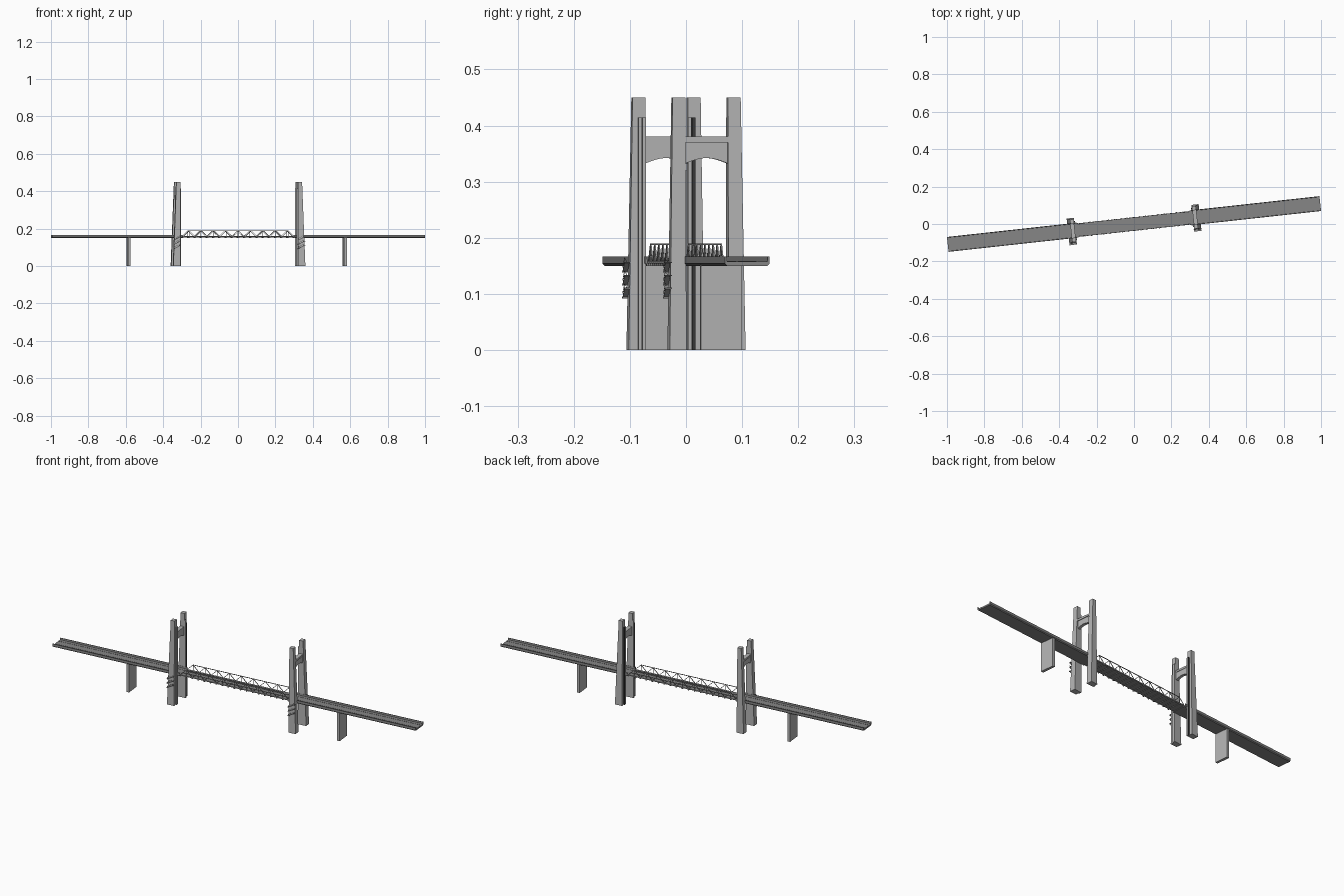
import bpy, bmesh
from math import radians, cos, pi
from mathutils import Matrix, Vector

if "Cube" in bpy.data.objects:
    bpy.data.objects.remove(bpy.data.objects["Cube"])

# The bridge is built along local X, then every part is turned about Z
TURN = Matrix.Rotation(radians(6.25), 4, 'Z')


def grey(name, v):
    m = bpy.data.materials.new(name)
    m.diffuse_color = (v, v, v, 1)
    m.use_nodes = True
    m.node_tree.nodes["Principled BSDF"].inputs["Base Color"].default_value = m.diffuse_color
    return m


CONCRETE = grey("concrete", 0.45)
ASPHALT = grey("asphalt", 0.24)
STEEL = grey("steel", 0.35)
DARK = grey("dark_slot", 0.04)


def finish(name, bm, mat=CONCRETE):
    bmesh.ops.recalc_face_normals(bm, faces=bm.faces)
    bm.transform(TURN)
    me = bpy.data.meshes.new(name)
    bm.to_mesh(me)
    bm.free()
    me.materials.append(mat)
    ob = bpy.data.objects.new(name, me)
    bpy.context.collection.objects.link(ob)
    return ob


def frustum(bm, lo, hi, z0, z1):
    """Box between rectangle lo at z0 and rectangle hi at z1: (x0, x1, y0, y1)."""
    rings = []
    for (x0, x1, y0, y1), z in ((lo, z0), (hi, z1)):
        rings.append([bm.verts.new((x, y, z)) for x, y in
                      ((x0, y0), (x1, y0), (x1, y1), (x0, y1))])
    a, b = rings
    bm.faces.new(a[::-1])
    bm.faces.new(b)
    for i in range(4):
        j = (i + 1) % 4
        bm.faces.new((a[i], a[j], b[j], b[i]))


def box(bm, x0, x1, y0, y1, z0, z1):
    x0, x1 = sorted((x0, x1))
    y0, y1 = sorted((y0, y1))
    frustum(bm, (x0, x1, y0, y1), (x0, x1, y0, y1), z0, z1)


def bar(bm, p, q, w, h):
    """Rectangular bar from p to q."""
    p, q = Vector(p), Vector(q)
    d = q - p
    m = (Matrix.Translation((p + q) / 2) @ d.to_track_quat('X', 'Z').to_matrix().to_4x4()
         @ Matrix.Diagonal((d.length, w, h, 1)))
    bmesh.ops.create_cube(bm, size=1, matrix=m)


def extrude_yz(bm, pts, x0, x1):
    """Extrude a closed YZ profile along X."""
    a = [bm.verts.new((x0, y, z)) for y, z in pts]
    b = [bm.verts.new((x1, y, z)) for y, z in pts]
    bm.faces.new(a[::-1])
    bm.faces.new(b)
    for i in range(len(pts)):
        j = (i + 1) % len(pts)
        bm.faces.new((a[i], a[j], b[j], b[i]))


# Approach decks: shallow trough with parapets
half = [(0.036, 0.15), (0.04, 0.154), (0.04, 0.167), (0.037, 0.167), (0.036, 0.158)]
profile = half + [(-y, z) for y, z in reversed(half)]
for s, side in ((-1, "left"), (1, "right")):
    bm = bmesh.new()
    extrude_yz(bm, profile, s * 0.302, s * 1.0017)
    for y in (-0.018, 0.018):
        box(bm, s * 0.302, s * 1.0, y - 0.001, y + 0.001, 0.157, 0.159)
    finish(side + "_approach_deck", bm, ASPHALT)

    # Wall pier under the approach
    bm = bmesh.new()
    c = -0.588 if s < 0 else 0.574
    box(bm, c - 0.007, c + 0.007, -0.037, 0.037, 0, 0.152)
    finish(side + "_pier", bm)

    # Tapered tower legs with guide rails on the span side
    for t, which in ((-1, "front"), (1, "back")):
        bm = bmesh.new()
        lo = (*sorted((s * 0.316, s * 0.355)), *sorted((t * 0.038, t * 0.068)))
        hi = (*sorted((s * 0.317, s * 0.338)), *sorted((t * 0.038, t * 0.061)))
        frustum(bm, lo, hi, 0, 0.45)
        finish(f"{side}_{which}_tower_leg", bm)
        for y, part in ((0.038, "inner"), (0.045, "outer")):
            bm = bmesh.new()
            box(bm, s * 0.311, s * 0.318, t * y, t * (y + 0.006), 0, 0.414)
            dark = t > 0 and part == "outer"
            finish(f"{side}_{which}_{part}_guide_rail", bm, DARK if dark else CONCRETE)

    # Arched portal beam with a ledge
    bm = bmesh.new()
    arch = [(-0.039 + 0.078 * i / 12, 0.332 + 0.010 * cos(pi * (i / 12 - 0.5)))
            for i in range(13)]
    extrude_yz(bm, [(0.039, 0.37), (-0.039, 0.37)] + arch, s * 0.320, s * 0.335)
    box(bm, s * 0.318, s * 0.339, -0.039, 0.039, 0.37, 0.38)
    finish(side + "_portal_beam", bm)

    # Flights of stairs with handrails and landings on the front leg
    bm = bmesh.new()
    for k in range(3):
        z = 0.093 + k * 0.023
        a, b = (s * 0.350, -0.071, z + 0.017), (s * 0.318, -0.071, z)
        if s < 0:
            a, b = (s * 0.350, -0.071, z), (s * 0.318, -0.071, z + 0.017)
        bar(bm, a, b, 0.009, 0.002)
        up = Vector((0, -0.004, 0.009))
        bar(bm, Vector(a) + up, Vector(b) + up, 0.001, 0.001)
        for e in (a, b):
            box(bm, e[0] - 0.004, e[0] + 0.004, -0.076, -0.064, e[2] - 0.001, e[2] + 0.001)
            bar(bm, e, Vector(e) + up, 0.001, 0.001)
    finish(side + "_leg_stairs", bm, STEEL)

# Lift span deck
bm = bmesh.new()
box(bm, -0.306, 0.306, -0.033, 0.033, 0.153, 0.158)
for y in (-0.012, 0.012):
    box(bm, -0.306, 0.306, y - 0.001, y + 0.001, 0.158, 0.160)
finish("lift_span_deck", bm, ASPHALT)

# Cross beams poking out under the span
bm = bmesh.new()
for i in range(19):
    x = -0.3 + i * 0.6 / 18
    box(bm, x - 0.003, x + 0.003, -0.038, 0.038, 0.150, 0.155)
finish("span_cross_beams", bm, ASPHALT)

# Triangulated side trusses
N, P = 9, 0.6 / 9
for y, name in ((-0.034, "front_truss"), (0.034, "back_truss")):
    bm = bmesh.new()
    zb, zt = 0.156, 0.1885
    bar(bm, (-0.306, y, zb), (0.306, y, zb), 0.004, 0.005)
    bar(bm, (-0.3 + P / 2, y, zt), (0.3 - P / 2, y, zt), 0.003, 0.0025)
    for i in range(N):
        x = -0.3 + i * P
        m = x + P / 2
        bar(bm, (x, y, zb), (m, y, zt), 0.0025, 0.0025)
        bar(bm, (m, y, zt), (x + P, y, zb), 0.0025, 0.0025)
        bar(bm, (m, y, zb), (m, y, zt), 0.0015, 0.0015)
    finish(name, bm, STEEL)
